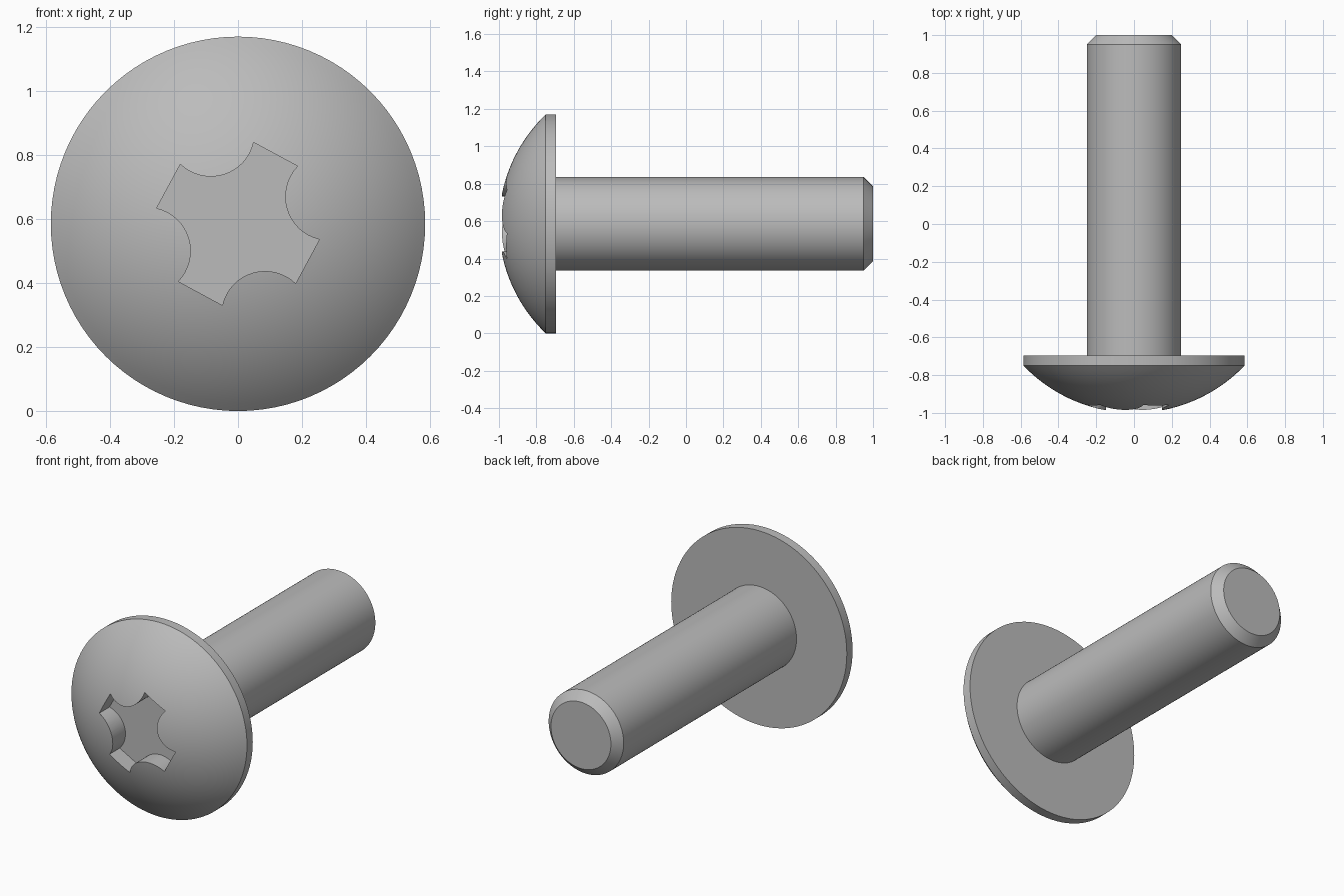
import bpy, bmesh
from math import sin, cos, pi, radians, sqrt, atan2
from mathutils import Matrix, Vector

cube = bpy.data.objects.get("Cube")
if cube:
    bpy.data.objects.remove(cube, do_unlink=True)

HEAD_R, SHANK_R, SEGMENTS = 0.585, 0.25, 96

steel = bpy.data.materials.new("grey_steel")
steel.use_nodes = True
steel.diffuse_color = (0.5, 0.5, 0.5, 1)
steel.node_tree.nodes["Principled BSDF"].inputs["Base Color"].default_value = (0.5, 0.5, 0.5, 1)


def loft(name, rings):
    """Join matching rings of points into a closed solid, centred at head height."""
    bm = bmesh.new()
    loops = [[bm.verts.new((x, y, z + HEAD_R)) for x, y, z in ring] for ring in rings]
    for a, b in zip(loops, loops[1:]):
        for i in range(len(a)):
            j = (i + 1) % len(a)
            bm.faces.new((a[i], a[j], b[j], b[i]))
    bm.faces.new(loops[0])
    bm.faces.new(loops[-1])
    bmesh.ops.recalc_face_normals(bm, faces=bm.faces[:])
    mesh = bpy.data.meshes.new(name)
    bm.to_mesh(mesh)
    bm.free()
    mesh.materials.append(steel)
    obj = bpy.data.objects.new(name, mesh)
    bpy.context.collection.objects.link(obj)
    return obj


def circle(r, y):
    angles = [2 * pi * i / SEGMENTS for i in range(SEGMENTS)]
    return [(r * cos(a), y, r * sin(a)) for a in angles]


# Domed head, thin rim, shank and chamfered tip in one revolved profile
rise = 0.25
dome_r = (HEAD_R ** 2 + rise ** 2) / (2 * rise)
profile = []
for i in range(1, 25):
    r = HEAD_R * i / 24
    profile.append((r, -1 + dome_r - sqrt(dome_r ** 2 - r ** 2)))
profile += [(HEAD_R, -0.695), (SHANK_R, -0.695), (SHANK_R, 0.95), (0.2, 1.0)]
screw = loft("screw_body", [circle(r, y) for r, y in profile])

# Cross recess cutter: four arms joined by concave arcs
ARM, HALF_W, ARC_C, STEPS = 0.247, 0.078, 0.21, 16
arc_r = sqrt((ARM - ARC_C) ** 2 + (HALF_W - ARC_C) ** 2)
start = atan2(HALF_W - ARC_C, ARM - ARC_C)
end = -1.5 * pi - start
outline = []
for k in range(4):
    turn = Matrix.Rotation(radians(-28.4) + k * pi / 2, 2)
    for i in range(STEPS + 1):
        a = start + (end - start) * i / STEPS
        outline.append(turn @ Vector((ARC_C + arc_r * cos(a), ARC_C + arc_r * sin(a))))
cutter = loft("recess_cutter", [[(p.x, y, p.y) for p in outline] for y in (-0.86, -1.15)])
cutter.hide_render = True

# Cut the recess, then shade smooth with crisp edges
cut = screw.modifiers.new("cross_recess", "BOOLEAN")
cut.operation = "DIFFERENCE"
cut.solver = "EXACT"
cut.object = cutter
for o in bpy.context.selected_objects:
    o.select_set(False)
bpy.context.view_layer.objects.active = screw
screw.select_set(True)
bpy.context.view_layer.update()
bpy.ops.object.modifier_apply(modifier=cut.name)
bpy.data.objects.remove(cutter, do_unlink=True)
bpy.ops.object.shade_smooth_by_angle(angle=radians(30))
